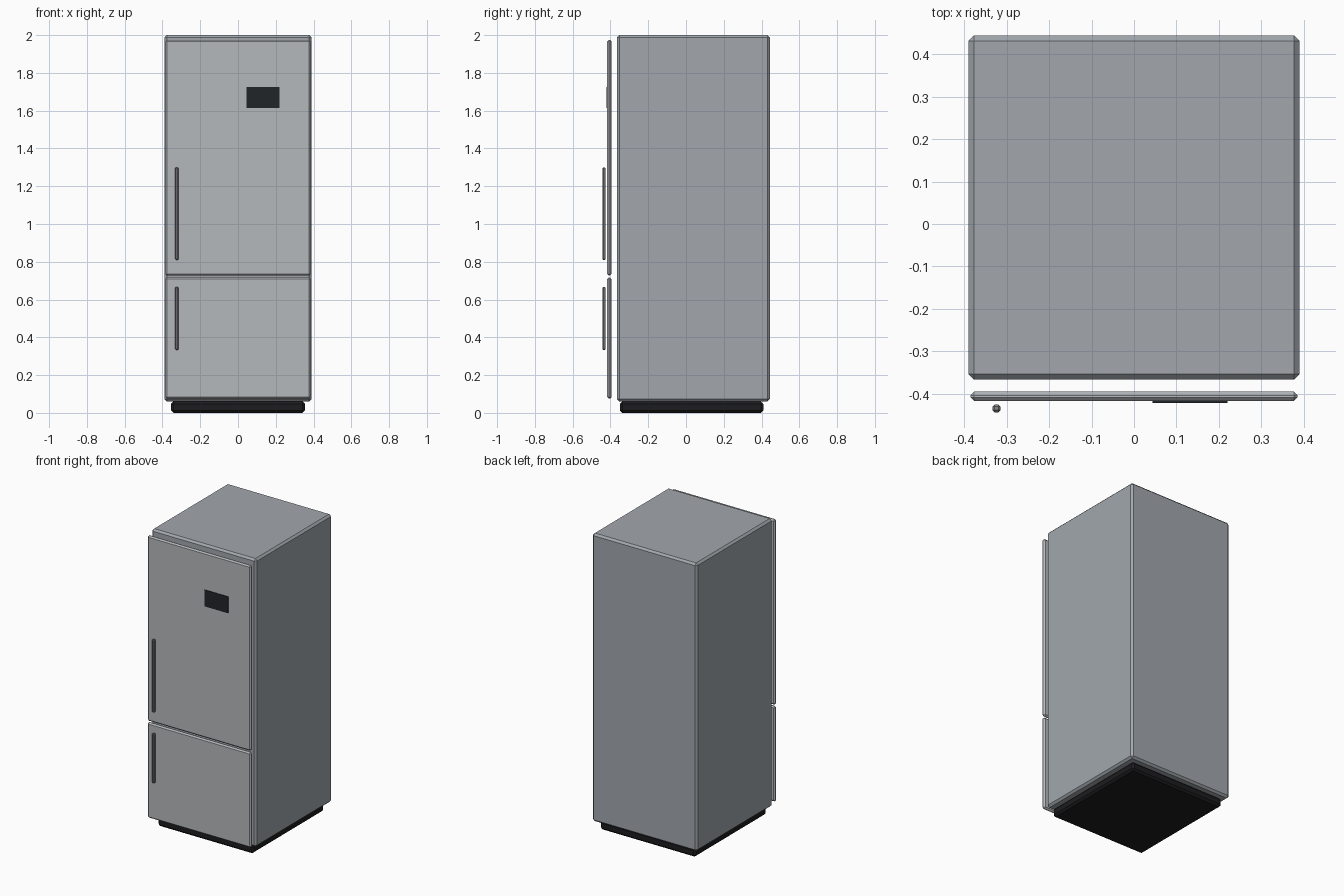
import bpy

if "Cube" in bpy.data.objects:
    bpy.data.objects.remove(bpy.data.objects["Cube"])


def material(name, rgb):
    mat = bpy.data.materials.new(name)
    mat.diffuse_color = (*rgb, 1)
    mat.use_nodes = True
    mat.node_tree.nodes["Principled BSDF"].inputs["Base Color"].default_value = mat.diffuse_color
    return mat


steel = material("steel", (0.36, 0.39, 0.42))
door_steel = material("door_steel", (0.46, 0.48, 0.50))
handle_metal = material("handle_metal", (0.25, 0.25, 0.26))
black = material("black", (0.012, 0.012, 0.014))
glass = material("glass", (0.015, 0.018, 0.022))


def box(name, x, y, z, mat, bevel=0.0, segments=1):
    """Box between (min, max) limits on each axis, with chamfered edges."""
    limits = (x, y, z)
    bpy.ops.mesh.primitive_cube_add(size=1, location=[(a + b) / 2 for a, b in limits])
    ob = bpy.context.object
    ob.name = name
    ob.scale = [b - a for a, b in limits]
    bpy.ops.object.transform_apply(location=False, rotation=False, scale=True)
    ob.data.materials.append(mat)
    if bevel:
        mod = ob.modifiers.new("Chamfer", 'BEVEL')
        mod.width = bevel
        mod.segments = segments
    return ob


# Cabinet and recessed plinth
box("cabinet", (-0.39, 0.39), (-0.366, 0.444), (0.06, 2.0), steel, 0.013)
box("plinth", (-0.355, 0.355), (-0.35, 0.41), (0.0, 0.06), black, 0.013)

# Doors, each with a bar handle on the left
for part, door_z, handle_z in (("fridge", (0.727, 1.975), (0.81, 1.30)),
                               ("freezer", (0.075, 0.717), (0.333, 0.667))):
    box(part + "_door", (-0.385, 0.385), (-0.417, -0.394), door_z, door_steel, 0.009)
    box(part + "_handle", (-0.333, -0.314), (-0.443, -0.425), handle_z, handle_metal, 0.005)

# Control display on the upper door
box("display_panel", (0.044, 0.22), (-0.421, -0.415), (1.615, 1.726), glass)
